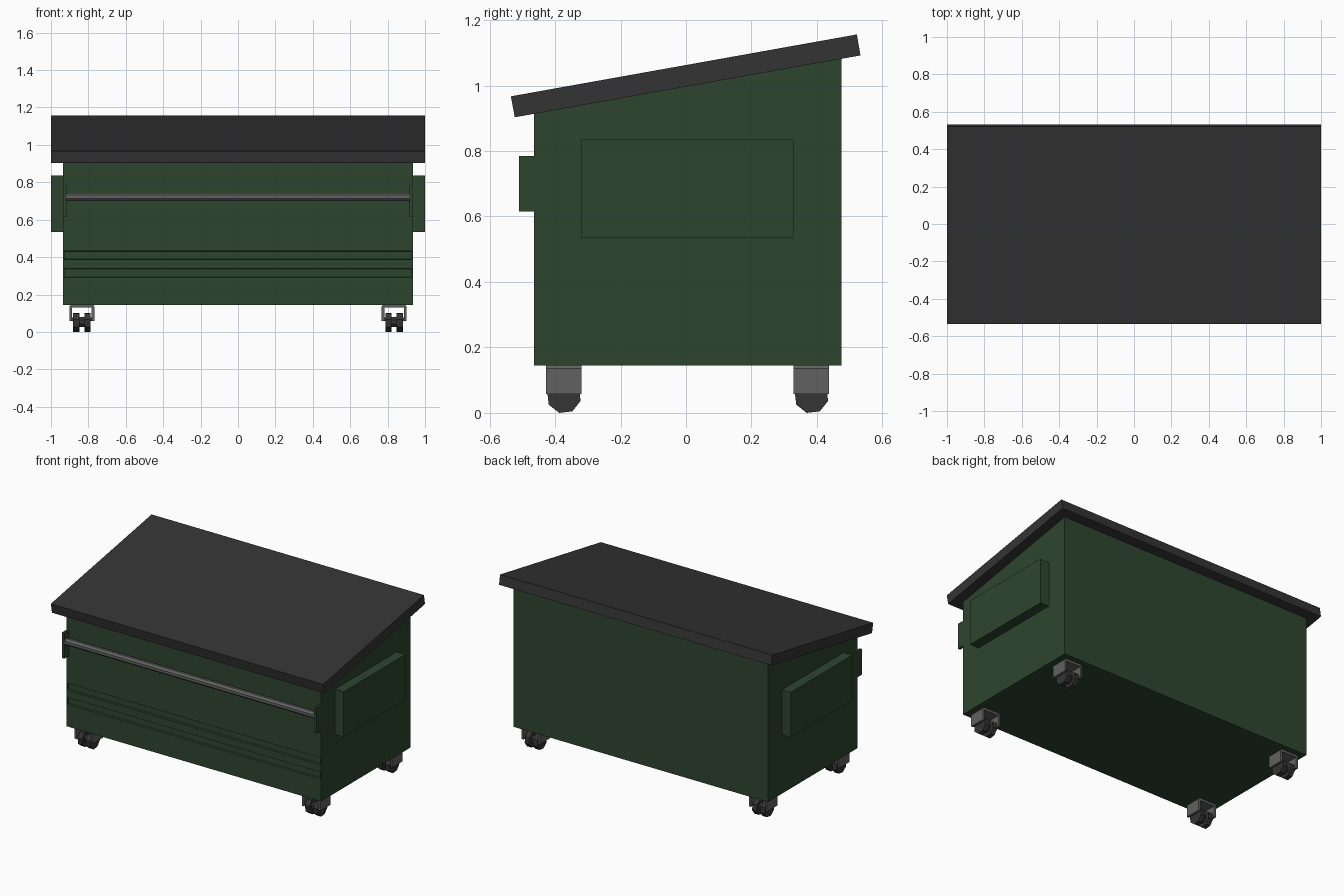
import bpy, bmesh
from math import pi, cos, sin
from mathutils import Vector

if "Cube" in bpy.data.objects:
    bpy.data.objects.remove(bpy.data.objects["Cube"])


def material(name, col):
    m = bpy.data.materials.new(name)
    m.diffuse_color = (*col, 1)
    m.use_nodes = True
    m.node_tree.nodes["Principled BSDF"].inputs["Base Color"].default_value = m.diffuse_color
    return m


GREEN = material("green_paint", (0.027, 0.06, 0.028))
LID = material("dark_plastic", (0.034, 0.034, 0.034))
RUBBER = material("rubber", (0.035, 0.035, 0.035))
STEEL = material("steel", (0.12, 0.12, 0.12))


def prism(name, pts, lo, hi, axis, mat):
    """Extrude a 2D outline: axis 'x' takes (y, z) points, axis 'y' takes (x, z)."""
    bm = bmesh.new()
    place = (lambda p: (lo, p[0], p[1])) if axis == 'x' else (lambda p: (p[0], lo, p[1]))
    face = bm.faces.new([bm.verts.new(place(p)) for p in pts])
    ext = bmesh.ops.extrude_face_region(bm, geom=[face])
    d = Vector((hi - lo, 0, 0)) if axis == 'x' else Vector((0, hi - lo, 0))
    bmesh.ops.translate(bm, vec=d, verts=[v for v in ext['geom'] if isinstance(v, bmesh.types.BMVert)])
    bmesh.ops.recalc_face_normals(bm, faces=bm.faces)
    me = bpy.data.meshes.new(name)
    bm.to_mesh(me)
    bm.free()
    me.materials.append(mat)
    ob = bpy.data.objects.new(name, me)
    bpy.context.collection.objects.link(ob)
    return ob


def rect(a0, a1, b0, b1):
    return [(a0, b0), (a1, b0), (a1, b1), (a0, b1)]


def ring(cy, cz, r, n, phase=0.0):
    return [(cy + r * cos(2 * pi * i / n + phase), cz + r * sin(2 * pi * i / n + phase)) for i in range(n)]


# Bin body with a sloping top
body = prism("bin_body", [(-.465, .145), (.475, .145), (.475, 1.083), (-.465, .915)], -.935, .935, 'x', GREEN)

# Two shallow horizontal grooves pressed into the front
for i, z in enumerate((.29, .385)):
    cutter = prism(f"groove_cutter_{i}", [(-.48, z), (-.453, z + .004), (-.453, z + .046), (-.48, z + .05)],
                   -.928, .928, 'x', GREEN)
    cutter.hide_render = True
    cutter.hide_set(True)
    mod = body.modifiers.new("groove", 'BOOLEAN')
    mod.operation = 'DIFFERENCE'
    mod.solver = 'EXACT'
    mod.object = cutter

# Sloping lid
prism("lid", [(-.523, .903), (.533, 1.092), (.522, 1.156), (-.535, .967)], -1, 1, 'x', LID)

# Front bar between two brackets
prism("front_bar", ring(-.488, .722, .023, 8, pi / 8), -.92, .92, 'x', STEEL)

for s, side in ((-1, "left"), (1, "right")):
    prism(f"{side}_bar_bracket", rect(-.51, -.46, .615, .785), s * .917, s * .935, 'x', GREEN)
    # Lifting pocket on the side wall
    prism(f"{side}_side_pocket", rect(-.32, .328, .535, .835), s * .93, s * 1.0, 'x', GREEN)

    for cy, end in ((-.373, "front"), (.383, "back")):
        cx = s * .835
        tag = f"{end}_{side}_caster"
        # Upside-down U fork with chamfered shoulders
        half = [(.067, .058), (.067, .136), (.058, .147)]
        inner = [(.053, .13), (.053, .058)]
        outline = half + [(-x, z) for x, z in reversed(half)]
        outline += [(-x, z) for x, z in reversed(inner)] + inner
        prism(tag + "_fork", [(cx + x, z) for x, z in outline], cy - .054, cy + .054, 'y', STEEL)
        # Twin wheels on a shared hub and axle
        for k in (-1, 1):
            prism(f"{tag}_wheel_{'inner' if k * s < 0 else 'outer'}", ring(cy, .051, .053, 8, pi / 8 + .12),
                  cx + k * .013, cx + k * .046, 'x', RUBBER)
        prism(tag + "_hub", ring(cy, .053, .03, 8, pi / 8), cx - .02, cx + .02, 'x', RUBBER)
        prism(tag + "_axle", ring(cy, .068, .01, 8, pi / 8), cx - .06, cx + .06, 'x', STEEL)
